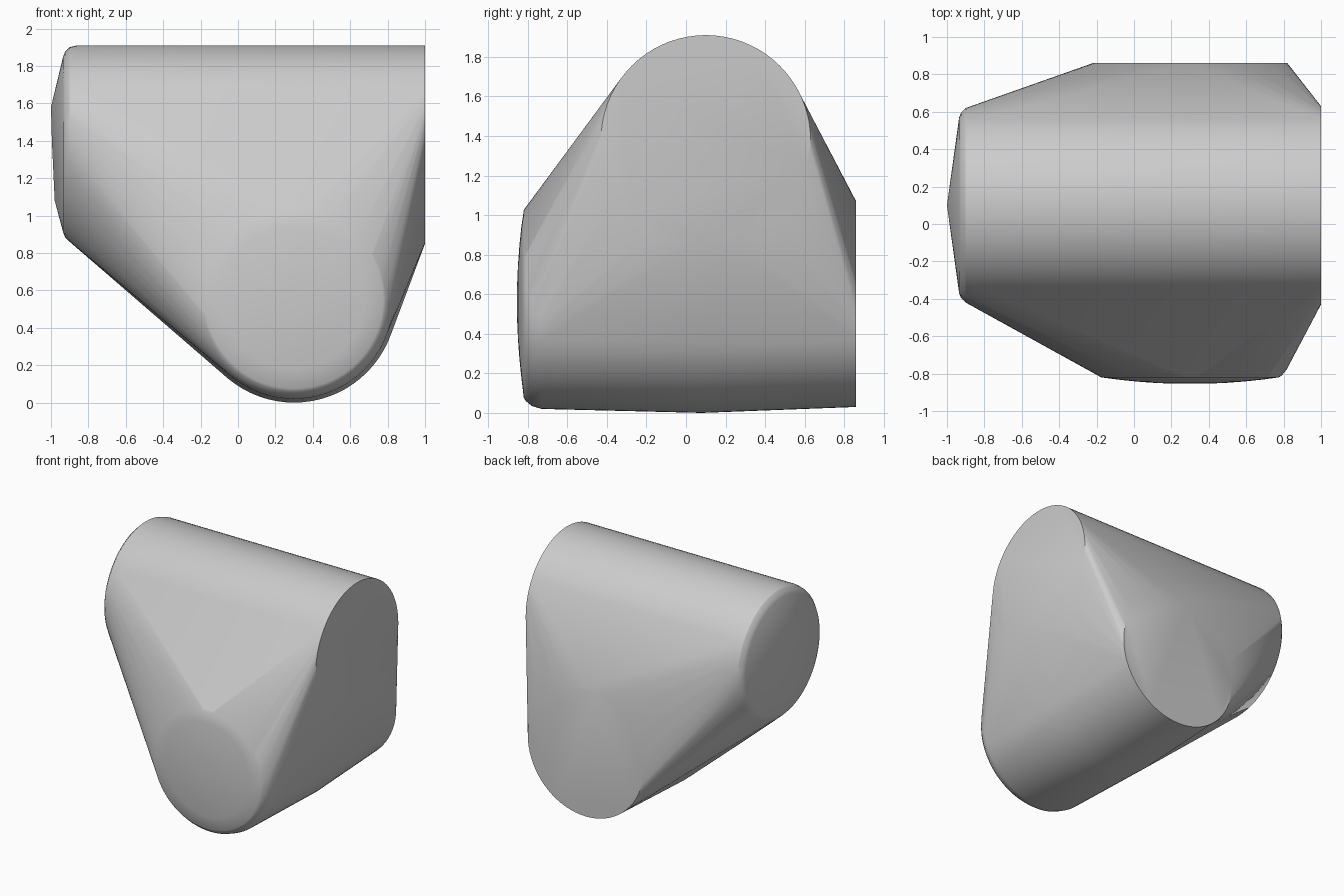
import bpy, bmesh, math

cube = bpy.data.objects.get("Cube")
if cube:
    bpy.data.objects.remove(cube, do_unlink=True)

SIDES = 72


def ring(bm, place, radius):
    """Add a circle of points, placed by a function of two local coordinates."""
    for i in range(SIDES):
        a = math.tau * i / SIDES
        bm.verts.new(place(radius * math.cos(a), radius * math.sin(a)))


bm = bmesh.new()

# Upper barrel along x: flat left end, rounded right rim
for x, r in ((1, .53), (-.86, .53), (-.90, .52), (-.925, .495), (-.935, .47)):
    ring(bm, lambda u, v: (x, .1 + u, 1.38 + v), r)

# Shallow pointed cap on the right end
for x, z in ((-1, 1.58), (-.995, 1.4), (-.98, 1.08)):
    bm.verts.new((x, .1, z))

# Lower barrel along y: flat back end, slightly swollen middle, rounded front rim
for y, r in ((.86, .52), (.08, .55), (-.73, .53), (-.78, .515), (-.81, .49), (-.82, .475)):
    ring(bm, lambda u, v: (.3 + u, y, .55 + v), r)

# Shallow dome on the front end
for k in range(1, 5):
    r = .475 * (1 - k / 5)
    y = -.855 + .035 * (r / .475) ** 2
    ring(bm, lambda u, v: (.3 + u, y, .56 + v), r)

# Stretch one skin over both barrels
hull = bmesh.ops.convex_hull(bm, input=bm.verts[:])
loose = {g for g in hull["geom_interior"] + hull["geom_unused"]
         if isinstance(g, bmesh.types.BMVert) and not g.link_faces}
bmesh.ops.delete(bm, geom=list(loose), context='VERTS')
bmesh.ops.dissolve_limit(bm, angle_limit=math.radians(.1), verts=bm.verts[:], edges=bm.edges[:])
bmesh.ops.recalc_face_normals(bm, faces=bm.faces[:])

mesh = bpy.data.meshes.new("rounded_body")
bm.to_mesh(mesh)
bm.free()
body = bpy.data.objects.new("rounded_body", mesh)
bpy.context.collection.objects.link(body)

# Plain grey
grey = bpy.data.materials.new("plain_grey")
grey.use_nodes = True
colour = (.6, .6, .6, 1)
grey.diffuse_color = colour
grey.node_tree.nodes["Principled BSDF"].inputs["Base Color"].default_value = colour
mesh.materials.append(grey)

bpy.ops.object.select_all(action='DESELECT')
body.select_set(True)
bpy.context.view_layer.objects.active = body
bpy.ops.object.shade_smooth_by_angle(angle=math.radians(30))
